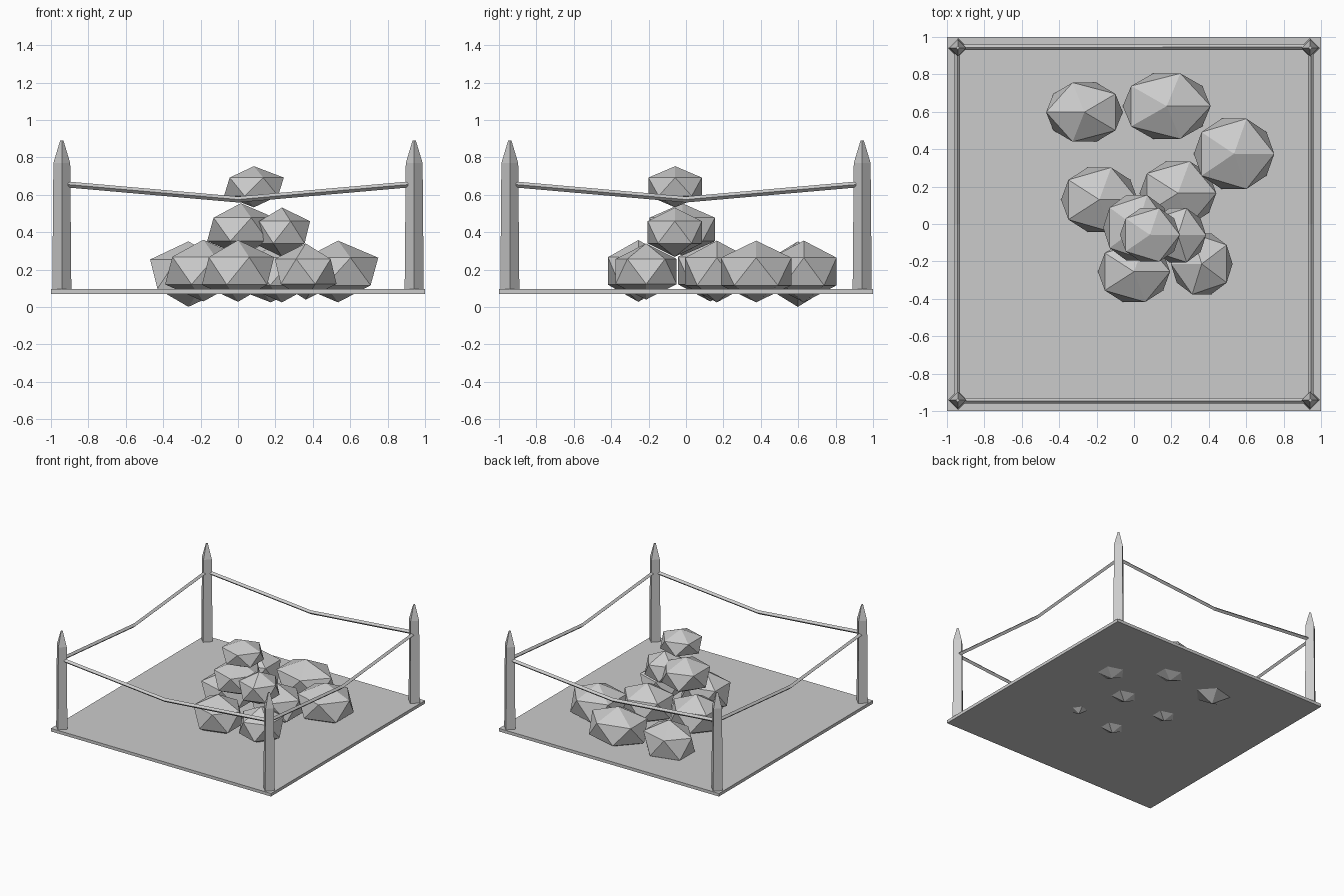
import bpy, bmesh
from math import radians, cos, sin, pi
from mathutils import Vector

if "Cube" in bpy.data.objects:
    bpy.data.objects.remove(bpy.data.objects["Cube"])


def loft(name, rings, tip=None):
    """Skin a list of equal-sized point rings, capping both ends."""
    bm = bmesh.new()
    loops = [[bm.verts.new(p) for p in ring] for ring in rings]
    n = len(loops[0])
    for a, b in zip(loops, loops[1:]):
        for i in range(n):
            j = (i + 1) % n
            bm.faces.new((a[i], a[j], b[j], b[i]))
    bm.faces.new(loops[0][::-1])
    bm.faces.new(loops[-1])
    bmesh.ops.recalc_face_normals(bm, faces=bm.faces)
    me = bpy.data.meshes.new(name)
    bm.to_mesh(me)
    bm.free()
    ob = bpy.data.objects.new(name, me)
    bpy.context.collection.objects.link(ob)
    return ob


# Ground slab
bpy.ops.mesh.primitive_cube_add(size=1, location=(0, 0, 0.083))
slab = bpy.context.object
slab.name = "ground_slab"
slab.scale = (2, 2, 0.025)

# Four pointed corner posts, square section turned 45 degrees
post_profile = [(0.051, 0.09), (0.045, 0.77), (0.009, 0.89)]
for sx in (-1, 1):
    for sy in (-1, 1):
        rings = [[(sx * 0.942 + r * cos(k * pi / 2), sy * 0.942 + r * sin(k * pi / 2), z)
                  for k in range(4)] for r, z in post_profile]
        loft("corner_post", rings)

# Four sagging ropes between the posts
for side, angle in zip(("front", "right", "back", "left"), (0, 90, 180, 270)):
    rings = []
    for x, z in ((-0.91, 0.655), (0, 0.575), (0.91, 0.655)):
        rings.append([(x, -0.945 + 0.016 * cos(k * pi / 2), z + 0.016 * sin(k * pi / 2))
                      for k in range(4)])
    rope = loft(side + "_rope", rings)
    rope.rotation_euler.z = radians(angle)

# Rock pile: centre, half extents, turn of the facets in degrees
rocks = [
    ((-0.265, 0.598, 0.176), (0.205, 0.158, 0.175), 180),
    ((0.175, 0.63, 0.19), (0.235, 0.175, 0.165), 0),
    ((0.535, 0.375, 0.19), (0.215, 0.188, 0.165), 0),
    ((-0.185, 0.13, 0.195), (0.205, 0.172, 0.165), 0),
    ((0.235, 0.165, 0.19), (0.205, 0.17, 0.165), 0),
    ((0.0, -0.255, 0.193), (0.193, 0.162, 0.165), 0),
    ((0.362, -0.213, 0.19), (0.165, 0.163, 0.15), 36),
    ((0.235, -0.06, 0.40), (0.15, 0.145, 0.132), 0),
    ((0.015, -0.02, 0.415), (0.18, 0.175, 0.14), 0),
    ((0.085, -0.058, 0.643), (0.16, 0.143, 0.11), 0),
]
for loc, half, turn in rocks:
    bpy.ops.mesh.primitive_ico_sphere_add(subdivisions=1, radius=1, location=loc)
    rock = bpy.context.object
    rock.name = "rock"
    a = radians(turn)
    pts = [Vector((v.co.x * cos(a) - v.co.y * sin(a), v.co.x * sin(a) + v.co.y * cos(a), v.co.z))
           for v in rock.data.vertices]
    # Fit the turned facets to the rock's half extents
    top = [max(abs(p[i]) for p in pts) for i in range(3)]
    for v, p in zip(rock.data.vertices, pts):
        v.co = [p[i] / top[i] * half[i] for i in range(3)]
